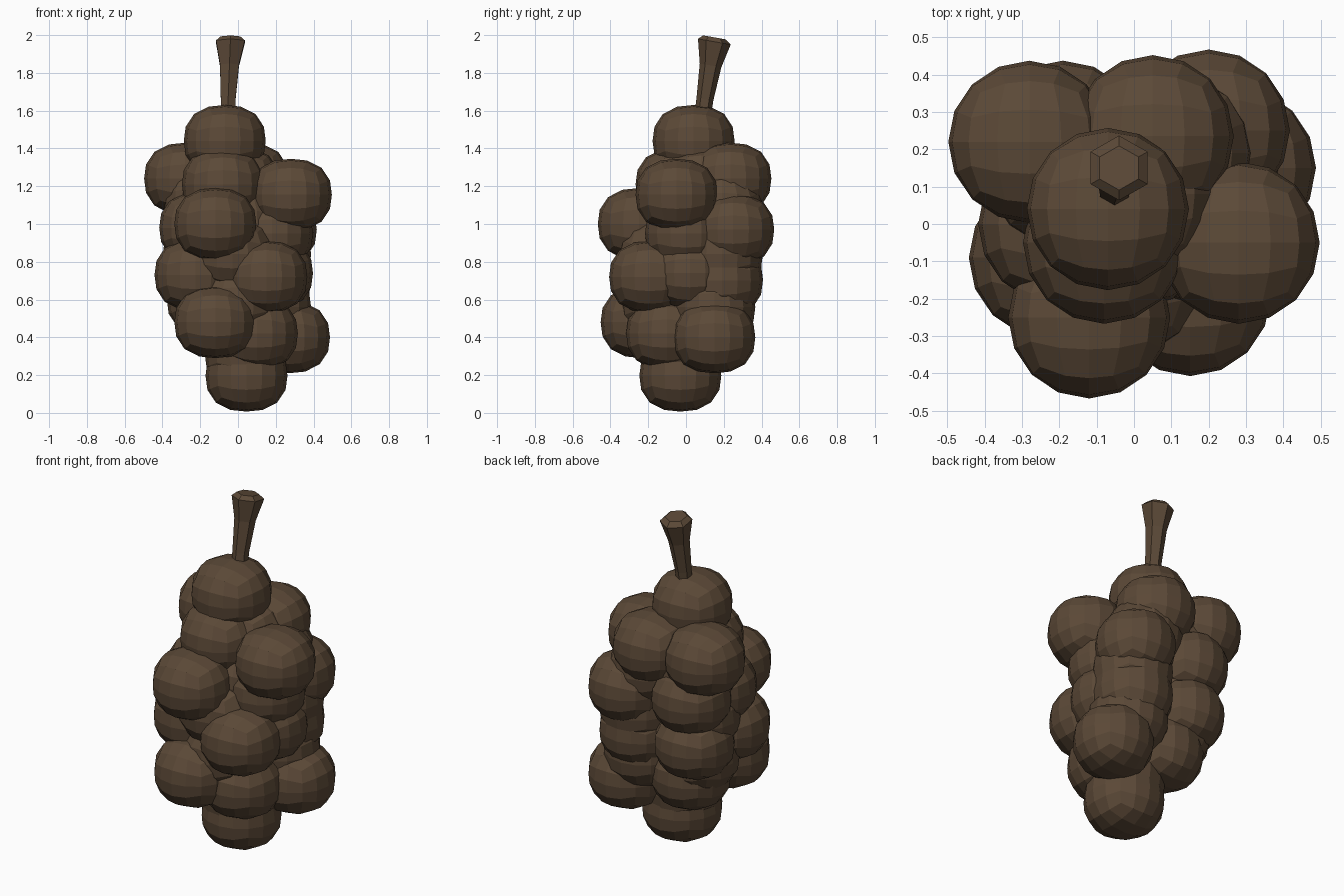
import bpy, bmesh
from math import cos, sin, tan, pi, tau, radians
from mathutils import Vector, Matrix

cube = bpy.data.objects.get("Cube")
if cube:
    bpy.data.objects.remove(cube, do_unlink=True)

brown = bpy.data.materials.new("dark_brown")
brown.use_nodes = True
brown.diffuse_color = (0.105, 0.066, 0.038, 1)
brown.node_tree.nodes["Principled BSDF"].inputs["Base Color"].default_value = brown.diffuse_color

RADIUS = 0.217
HALF_HEIGHT = 0.19
SQUARENESS = 2.4


def make_object(name, bm):
    mesh = bpy.data.meshes.new(name)
    bm.to_mesh(mesh)
    bm.free()
    mesh.materials.append(brown)
    obj = bpy.data.objects.new(name, mesh)
    bpy.context.collection.objects.link(obj)
    return obj


def make_berry(name, spot):
    """Flat-faced, slightly squat ball with an even grid of quads."""
    bm = bmesh.new()
    bmesh.ops.create_cube(bm, size=2)
    bmesh.ops.subdivide_edges(bm, edges=bm.edges[:], cuts=3, use_grid_fill=True)
    for v in bm.verts:
        d = Vector([tan(c * pi / 4) for c in v.co]).normalized()
        d /= (d.xy.length ** SQUARENESS + abs(d.z) ** SQUARENESS) ** (1 / SQUARENESS)
        v.co = Vector((d.x * RADIUS, d.y * RADIUS, d.z * HALF_HEIGHT)) + Vector(spot)
    return make_object(name, bm)


# Berries, grouped in rings from the top down
berries = {
    "crown_berry": [(-0.07, 0.04, 1.44)],
    "shoulder_berry": [(-0.08, -0.05, 1.21), (-0.28, 0.22, 1.24),
                       (0.05, 0.235, 1.24), (0.28, -0.05, 1.155)],
    "upper_berry": [(-0.12, -0.25, 1.00), (0.20, 0.25, 0.97),
                    (-0.19, 0.22, 0.99), (-0.20, 0.0, 0.98)],
    "middle_berry": [(0.15, -0.19, 0.72), (-0.225, -0.09, 0.73),
                     (-0.19, 0.19, 0.71), (0.17, 0.19, 0.70), (0.18, 0.02, 0.74)],
    "lower_berry": [(-0.12, -0.235, 0.48), (0.10, -0.10, 0.42),
                    (0.27, 0.15, 0.40), (-0.11, 0.11, 0.48)],
    "tip_berry": [(0.045, -0.03, 0.197), (0.04, -0.03, 0.32)],
    # Inner berries that close the gaps between the rings
    "core_berry": [(0, 0.08, 1.22), (0.02, 0, 1.0), (0, 0, 0.65),
                   (0.18, 0.0, 0.95), (0.10, 0.19, 1.09), (-0.18, 0.15, 1.12),
                   (0.17, 0.19, 0.84), (-0.18, 0.12, 0.85), (-0.03, -0.14, 0.84),
                   (0.17, 0.15, 0.56), (-0.16, 0.10, 0.60), (0, -0.13, 0.59)],
}
for name, spots in berries.items():
    for spot in spots:
        make_berry(name, spot)

# Stem: tilted six-sided stalk that flares towards a cut end
bm = bmesh.new()
rings = []
tilt = Matrix.Rotation(radians(-10), 3, 'X')
for x, y, z, r in [(-0.052, 0.085, 1.55, 0.044), (-0.052, 0.10, 1.66, 0.045),
                   (-0.045, 0.13, 1.84, 0.058), (-0.04, 0.15, 1.965, 0.088),
                   (-0.04, 0.15, 1.988, 0.06)]:
    rings.append([bm.verts.new(Vector((x, y, z)) + tilt @ Vector(
        (r * sin(tau * i / 6), r * cos(tau * i / 6), 0))) for i in range(6)])
for low, high in zip(rings, rings[1:]):
    for i in range(6):
        j = (i + 1) % 6
        bm.faces.new((low[i], low[j], high[j], high[i]))
bm.faces.new(rings[0])
bm.faces.new(rings[-1])
bmesh.ops.recalc_face_normals(bm, faces=bm.faces)
make_object("stem", bm)
